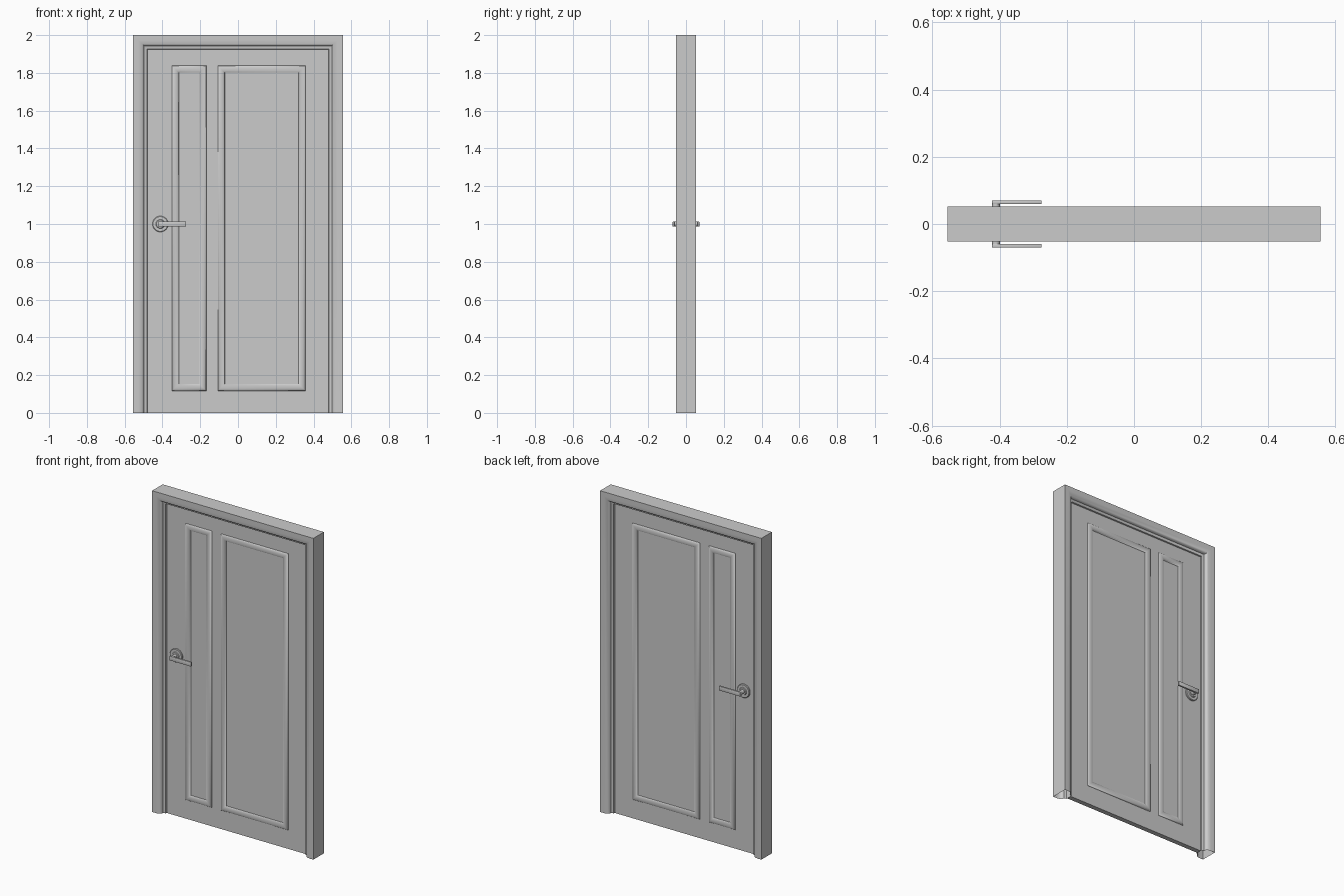
import bpy, bmesh, math

if "Cube" in bpy.data.objects:
    bpy.data.objects.remove(bpy.data.objects["Cube"])

def finish(bm, name, angle=35):
    bmesh.ops.recalc_face_normals(bm, faces=bm.faces)
    me = bpy.data.meshes.new(name)
    bm.to_mesh(me)
    bm.free()
    ob = bpy.data.objects.new(name, me)
    bpy.context.collection.objects.link(ob)
    bpy.ops.object.select_all(action='DESELECT')
    ob.select_set(True)
    bpy.context.view_layer.objects.active = ob
    bpy.ops.object.shade_smooth_by_angle(angle=math.radians(angle))
    return ob

def sweep(name, profile, corners, closed_path, closed_profile, angle=35):
    """Sweep (inset, y) profile along mitred corners; corners(inset) gives (x, z) points."""
    bm = bmesh.new()
    rows = [[bm.verts.new((x, y, z)) for x, z in corners(o)] for o, y in profile]
    n, m = len(rows), len(rows[0])
    for i in range(n if closed_profile else n - 1):
        a, b = rows[i], rows[(i + 1) % n]
        for j in range(m if closed_path else m - 1):
            k = (j + 1) % m
            bm.faces.new((a[j], a[k], b[k], b[j]))
    return finish(bm, name, angle)

def box(name, x0, x1, y0, y1, z0, z1, bevel=0):
    bm = bmesh.new()
    bmesh.ops.create_cube(bm, size=1)
    for v in bm.verts:
        v.co = ((x0 + x1) / 2 + v.co.x * (x1 - x0),
                (y0 + y1) / 2 + v.co.y * (y1 - y0),
                (z0 + z1) / 2 + v.co.z * (z1 - z0))
    if bevel:
        bmesh.ops.bevel(bm, geom=bm.edges[:], offset=bevel, segments=2,
                        affect='EDGES', profile=0.5)
    return finish(bm, name)

def lathe(name, cx, cz, pts, side, seg=32):
    """Revolve (radius, y) points about the y axis."""
    bm = bmesh.new()
    rings = [[bm.verts.new((cx + r * math.cos(2 * math.pi * i / seg), y * side,
                            cz + r * math.sin(2 * math.pi * i / seg)))
              for i in range(seg)] for r, y in pts]
    for a, b in zip(rings, rings[1:]):
        for i in range(seg):
            k = (i + 1) % seg
            bm.faces.new((a[i], a[k], b[k], b[i]))
    bm.faces.new(rings[-1])
    return finish(bm, name)

W, H, T = 0.555, 2.0, 0.015   # half width, height, half leaf thickness

# Frame: hollow jambs and head, moulded on both faces
half = [(0, 0.052), (0.028, 0.0515), (0.047, 0.048), (0.056, 0.040),
        (0.058, 0.027), (0.073, 0.023), (0.075, T)]
frame_profile = half + [(o, -y) for o, y in reversed(half)]
sweep("door_frame", frame_profile,
      lambda o: [(-W + o, 0), (-W + o, H - o), (W - o, H - o), (W - o, 0)],
      False, True, 50)

# Door leaf
box("door_leaf", -0.482, 0.482, -T, T, 0, 1.927)

# Raised panel mouldings and handles on both faces
for side, face in ((-1, "front"), (1, "back")):
    bead = [(0.0185 - 0.0185 * math.cos(math.pi * i / 6),
             side * (T + 0.009 * math.sin(math.pi * i / 6))) for i in range(7)]
    for label, x0, x1 in (("narrow", -0.35, -0.168), ("wide", -0.107, 0.357)):
        sweep(f"{face}_{label}_panel_moulding", bead,
              lambda o: [(x0 + o, 0.117 + o), (x0 + o, 1.838 - o),
                         (x1 - o, 1.838 - o), (x1 - o, 0.117 + o)],
              True, False, 40)
    # Rosette with a stepped collar and neck
    lathe(f"{face}_handle_rosette", -0.411, 1.0,
          [(0.042, T), (0.042, T + 0.007), (0.039, T + 0.01), (0.024, T + 0.01),
           (0.021, T + 0.014), (0.012, T + 0.014), (0.012, 0.062)], side)
    # Lever
    ys = sorted((side * 0.059, side * 0.0705))
    box(f"{face}_handle_lever", -0.423, -0.275, ys[0], ys[1], 0.986, 1.013, 0.002)
